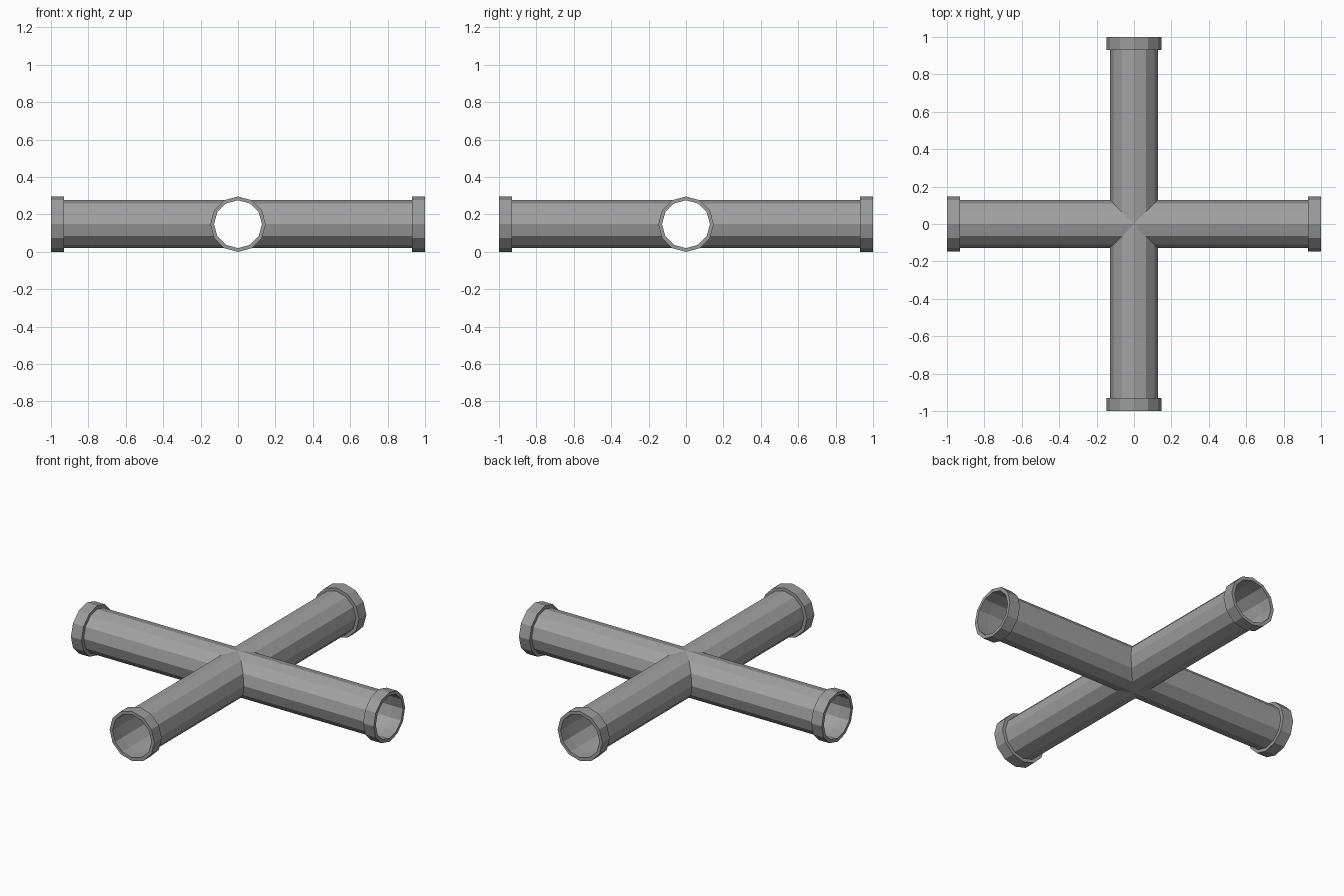
import bpy, bmesh
from math import sin, cos, pi
from mathutils import Matrix, Vector

cube = bpy.data.objects.get("Cube")
if cube:
    bpy.data.objects.remove(cube, do_unlink=True)

SIDES = 12
PIPE_R, COLLAR_R = 0.128, 0.148
COLLAR_START, END = 0.93, 1.0
HEIGHT = COLLAR_R


def make_material(name, grey):
    mat = bpy.data.materials.new(name)
    mat.use_nodes = True
    colour = (grey, grey, grey, 1)
    mat.diffuse_color = colour
    mat.node_tree.nodes["Principled BSDF"].inputs["Base Color"].default_value = colour
    return mat


def make_object(name, bm, mat):
    mesh = bpy.data.meshes.new(name)
    bm.to_mesh(mesh)
    bm.free()
    mesh.materials.append(mat)
    obj = bpy.data.objects.new(name, mesh)
    bpy.context.collection.objects.link(obj)
    return obj


def ring(bm, turn, radius, x=None):
    """Twelve-sided ring around an arm; with no x it is mitred at the crossing."""
    verts = []
    for i in range(SIDES):
        a = 2 * pi * i / SIDES
        y, z = radius * cos(a), radius * sin(a)
        point = Vector((abs(y) if x is None else x, y, z + HEIGHT))
        verts.append(bm.verts.new(turn @ point))
    return verts


def bridge(bm, a, b):
    for i in range(SIDES):
        j = (i + 1) % SIDES
        bm.faces.new((a[i], a[j], b[j], b[i]))


pipe_grey = make_material("pipe grey", 0.36)
collar_grey = make_material("collar grey", 0.33)
turns = [Matrix.Rotation(k * pi / 2, 3, "Z") for k in range(4)]

# Four hollow arms mitred together into one cross
bm = bmesh.new()
for turn in turns:
    bridge(bm, ring(bm, turn, PIPE_R), ring(bm, turn, PIPE_R, COLLAR_START))
bmesh.ops.remove_doubles(bm, verts=bm.verts, dist=0.0001)
make_object("cross_pipe", bm, pipe_grey)

# Thick collar on each open end
section = [(COLLAR_R, COLLAR_START), (COLLAR_R, END), (PIPE_R, END), (PIPE_R, COLLAR_START)]
for name, turn in zip(("left", "back", "right", "front"), turns):
    bm = bmesh.new()
    rings = [ring(bm, turn, r, x) for r, x in section]
    for k in range(len(rings)):
        bridge(bm, rings[k], rings[(k + 1) % len(rings)])
    make_object(name + "_collar", bm, collar_grey)
